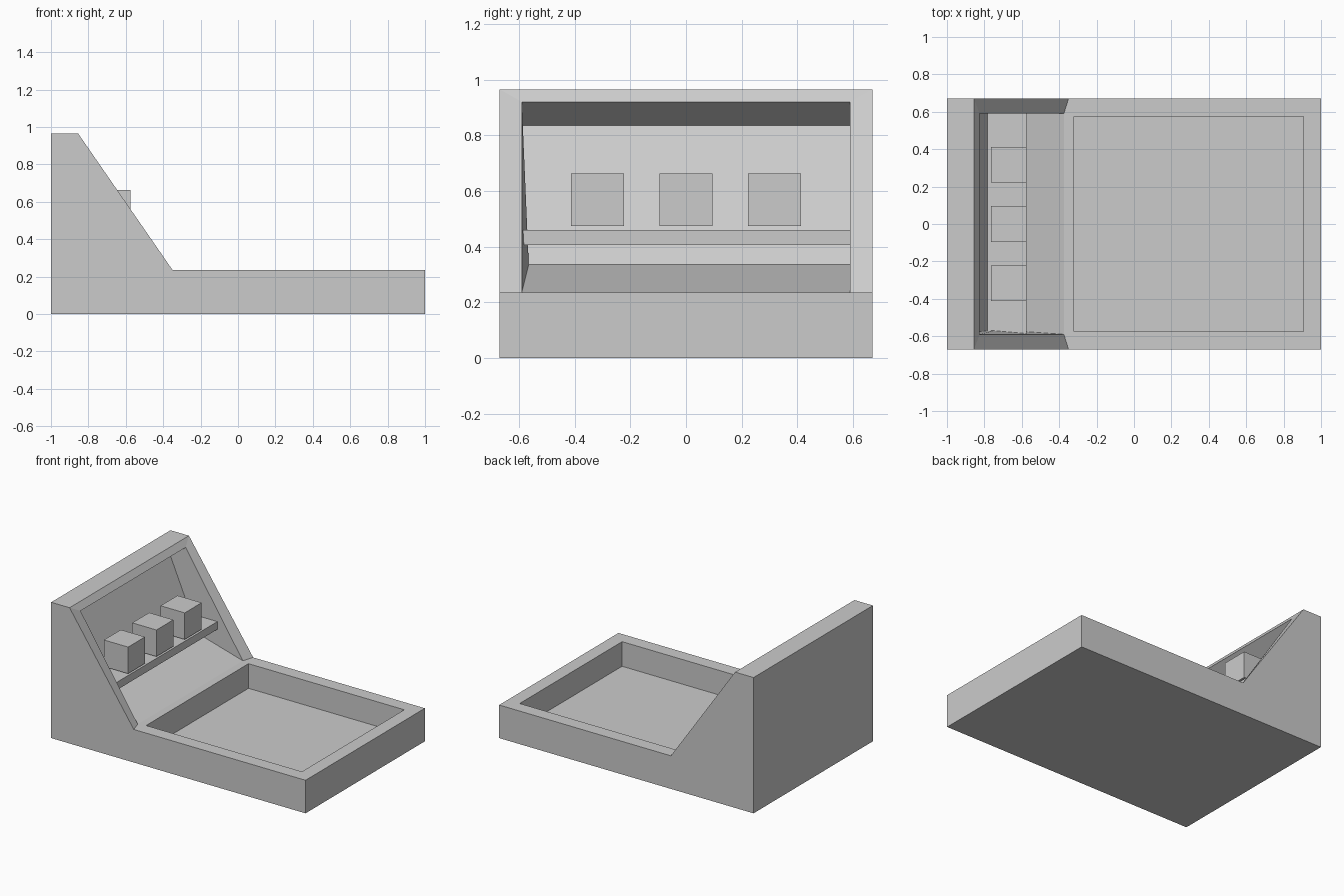
import bpy, bmesh

if "Cube" in bpy.data.objects:
    bpy.data.objects.remove(bpy.data.objects["Cube"])

def box(name, x0, x1, y0, y1, z0, z1):
    bm = bmesh.new()
    bmesh.ops.create_cube(bm, size=1)
    for v in bm.verts:
        v.co = ((x0 + x1) / 2 + v.co.x * (x1 - x0),
                (y0 + y1) / 2 + v.co.y * (y1 - y0),
                (z0 + z1) / 2 + v.co.z * (z1 - z0))
    finish(bm, name)

def finish(bm, name):
    mesh = bpy.data.meshes.new(name)
    bm.to_mesh(mesh)
    bm.free()
    bpy.context.collection.objects.link(bpy.data.objects.new(name, mesh))

def ring(bm, pts):
    return [bm.verts.new(p) for p in pts]

def bridge(bm, a, b):
    for i in range(4):
        j = (i + 1) % 4
        bm.faces.new((a[i], a[j], b[j], b[i]))

# Body: side profile with a sloped console, then a recess and a tray
W, T = 0.67, 0.235
profile = [(-1, 0), (1, 0), (1, T), (-0.35, T), (-0.855, 0.965), (-1, 0.965)]
bm = bmesh.new()
L = ring(bm, [(x, -W, z) for x, z in profile])
R = ring(bm, [(x, W, z) for x, z in profile])
bm.faces.new(L)
bm.faces.new(R[::-1])
for i in (0, 1, 4, 5):
    j = (i + 1) % 6
    bm.faces.new((L[i], R[i], R[j], L[j]))

# Tray sunk into the flat top
outer = [L[3], L[2], R[2], R[3]]
tx, ty = (-0.32, 0.905), 0.575
corners = [(tx[0], -ty), (tx[1], -ty), (tx[1], ty), (tx[0], ty)]
rim = ring(bm, [(x, y, T) for x, y in corners])
floor = ring(bm, [(x, y, 0.06) for x, y in corners])
bridge(bm, outer, rim)
bridge(bm, rim, floor)
bm.faces.new(floor)

# Recess sunk into the slope
outer = [L[4], L[3], R[3], R[4]]
rim = ring(bm, [(-0.825, -0.59, 0.92), (-0.375, -0.59, T),
                (-0.375, 0.59, T), (-0.825, 0.59, 0.92)])
deep = ring(bm, [(-0.947, -0.59, 0.835), (-0.73, -0.565, 0.335),
                 (-0.73, 0.59, 0.335), (-0.947, 0.59, 0.835)])
bridge(bm, outer, rim)
bridge(bm, rim, deep)
bm.faces.new(deep)
bmesh.ops.recalc_face_normals(bm, faces=bm.faces)
finish(bm, "console_body")

# Shelf and the three blocks above it
box("shelf", -0.785, -0.575, -0.585, 0.59, 0.405, 0.46)
for i, y in enumerate((-0.318, 0, 0.318)):
    box(f"block_{i + 1}", -0.765, -0.575, y - 0.095, y + 0.095, 0.473, 0.662)
